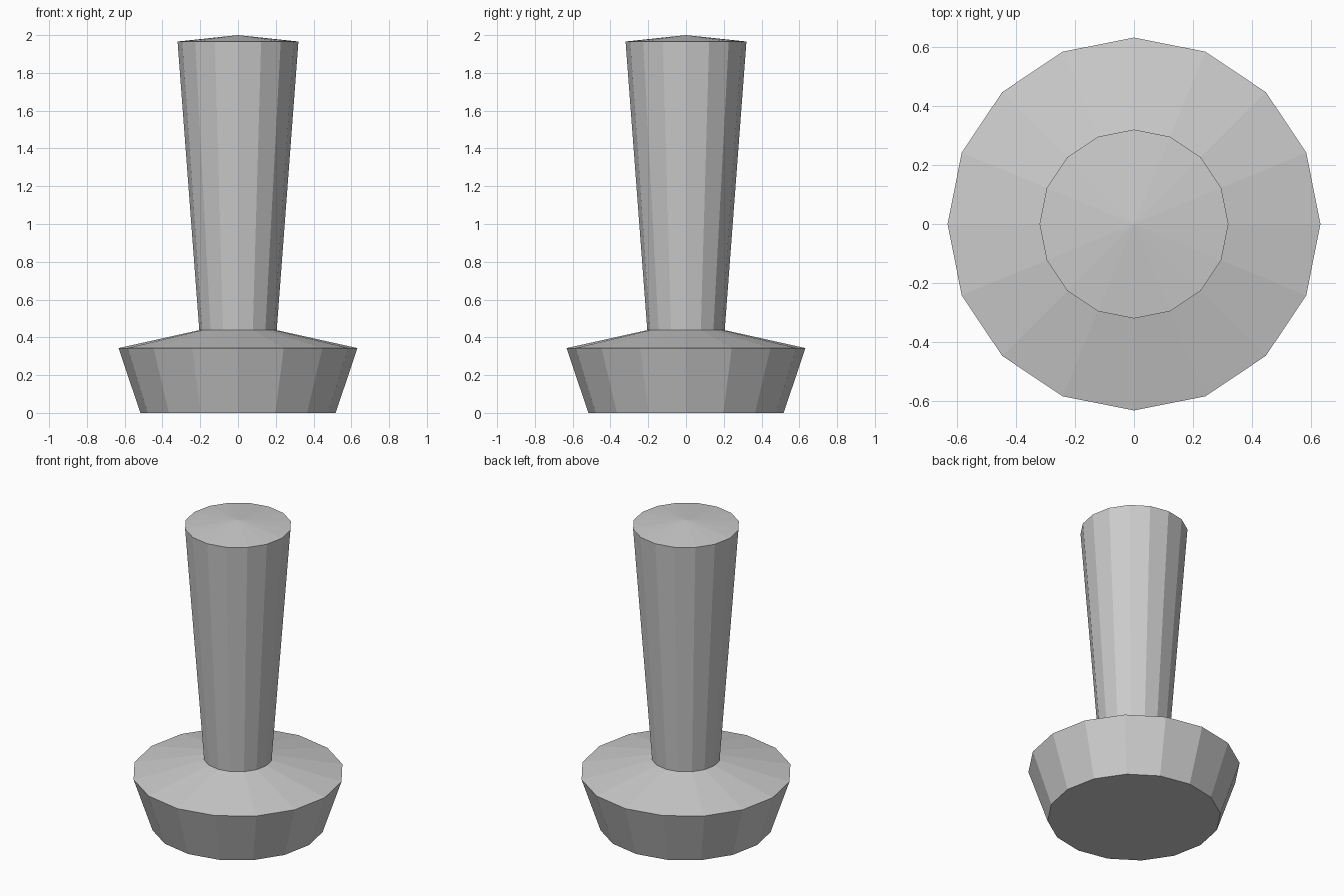
import bpy
import bmesh
from math import cos, sin, tau

SIDES = 16

cube = bpy.data.objects.get("Cube")
if cube:
    bpy.data.objects.remove(cube, do_unlink=True)

grey = bpy.data.materials.new("plain_grey")
grey.use_nodes = True
grey.diffuse_color = (0.6, 0.6, 0.6, 1)
grey.node_tree.nodes["Principled BSDF"].inputs["Base Color"].default_value = (0.6, 0.6, 0.6, 1)


def turned_part(name, profile, tip=None):
    """Faceted solid of revolution from (radius, height) points, with an optional pointed top."""
    bm = bmesh.new()
    rings = [[bm.verts.new((r * cos(tau * i / SIDES), r * sin(tau * i / SIDES), z))
              for i in range(SIDES)] for r, z in profile]
    for low, high in zip(rings, rings[1:]):
        for i in range(SIDES):
            j = (i + 1) % SIDES
            bm.faces.new((low[i], low[j], high[j], high[i]))
    bm.faces.new(rings[0][::-1])
    if tip is None:
        bm.faces.new(rings[-1])
    else:
        apex = bm.verts.new((0, 0, tip))
        for i in range(SIDES):
            bm.faces.new((rings[-1][i], rings[-1][(i + 1) % SIDES], apex))
    mesh = bpy.data.meshes.new(name)
    bm.to_mesh(mesh)
    bm.free()
    mesh.materials.append(grey)
    obj = bpy.data.objects.new(name, mesh)
    bpy.context.collection.objects.link(obj)
    return obj


# Flared foot with a sloping shoulder
turned_part("base", [(0.517, 0), (0.632, 0.343), (0.205, 0.438)])

# Shaft widening upward to a shallow conical cap
turned_part("shaft", [(0.205, 0.438), (0.32, 1.966)], tip=2.0)
